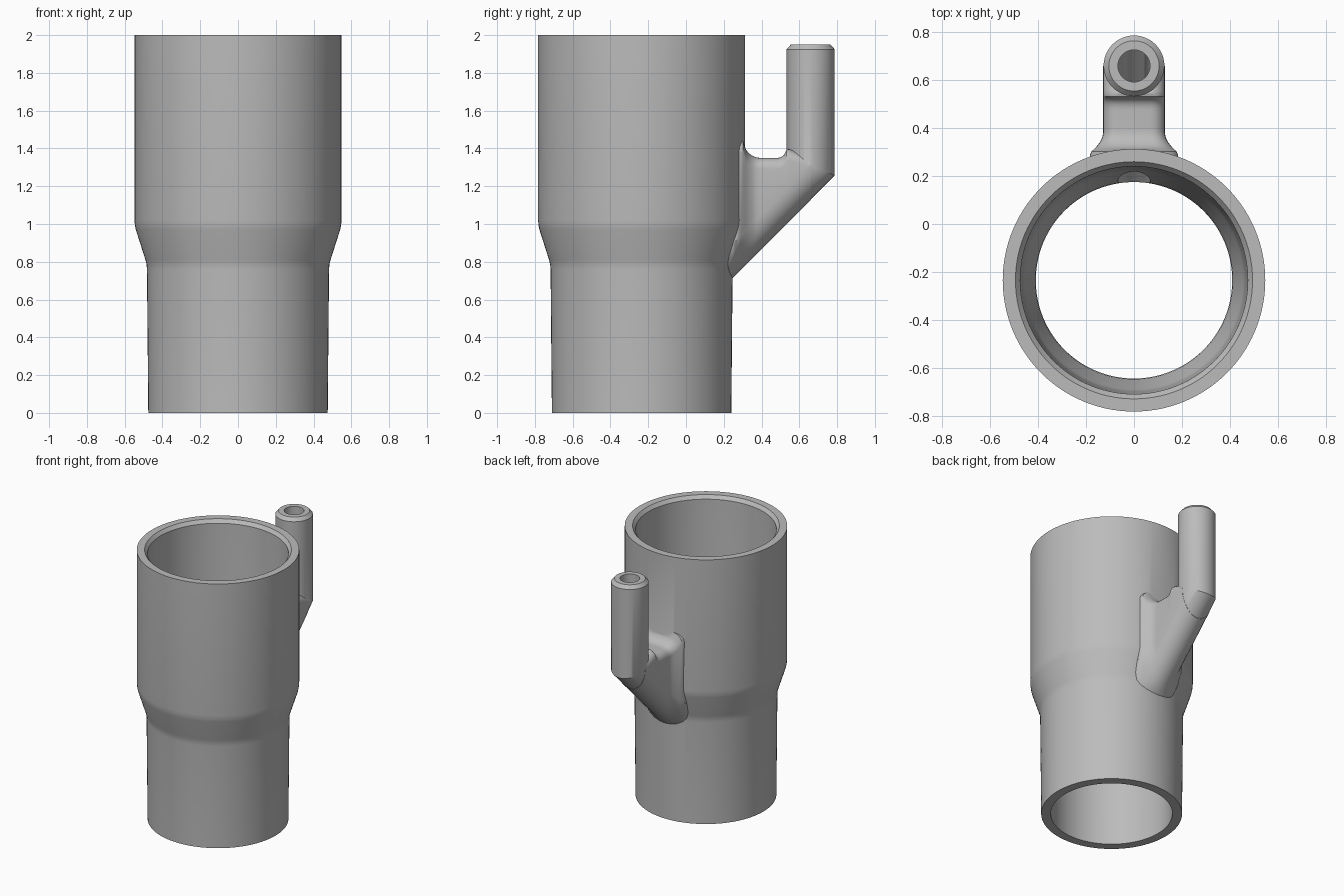
import bpy, bmesh, math
from math import sin, cos, pi, sqrt, hypot

cube = bpy.data.objects.get("Cube")
if cube:
    bpy.data.objects.remove(cube, do_unlink=True)

GREY = (0.5, 0.5, 0.5, 1)
mat = bpy.data.materials.new("plain grey")
mat.use_nodes = True
mat.diffuse_color = GREY
mat.node_tree.nodes["Principled BSDF"].inputs["Base Color"].default_value = GREY

BODY_Y = -0.235     # axis of the main sleeve
ARM_Y = 0.66        # axis of the upright side tube
ELBOW_Z = 1.31      # height where the side tube bends


def skin(name, rings):
    """Closed solid through a list of equal-sized rings of points."""
    bm = bmesh.new()
    loops = [[bm.verts.new(p) for p in ring] for ring in rings]
    n = len(loops[0])
    for a, b in zip(loops, loops[1:]):
        for i in range(n):
            j = (i + 1) % n
            bm.faces.new((a[i], a[j], b[j], b[i]))
    bm.faces.new(loops[0])
    bm.faces.new(loops[-1])
    bmesh.ops.recalc_face_normals(bm, faces=bm.faces)
    me = bpy.data.meshes.new(name)
    bm.to_mesh(me)
    bm.free()
    me.materials.append(mat)
    ob = bpy.data.objects.new(name, me)
    bpy.context.collection.objects.link(ob)
    return ob


def lathe(name, profile, n=112):
    return skin(name, [[(r * cos(2 * pi * i / n), BODY_Y + r * sin(2 * pi * i / n), z)
                        for i in range(n)] for r, z in profile])


def bent_tube(name, r, run, tops, n=48):
    """Upright tube mitred into a 45 degree branch of the given run."""
    circle = [(cos(2 * pi * i / n), sin(2 * pi * i / n)) for i in range(n)]
    mitre = [(r * c, ARM_Y + r * s, ELBOW_Z - r * s * math.tan(pi / 8)) for c, s in circle]
    rings = [[(x, y - run, z - run) for x, y, z in mitre], mitre]
    rings += [[(q * c, ARM_Y + q * s, z) for c, s in circle] for q, z in tops]
    return skin(name, rings)


def combine(target, other, operation):
    other.hide_render = True
    mod = target.modifiers.new(operation, "BOOLEAN")
    mod.operation = operation
    mod.solver = "EXACT"
    mod.object = other
    bpy.context.view_layer.objects.active = target
    bpy.ops.object.modifier_apply(modifier=mod.name)
    bpy.data.objects.remove(other, do_unlink=True)


def body_radius(z):
    t = min(max((z - 0.79) / 0.2, 0), 1)
    return 0.483 + 0.065 * t


def web_top(y):
    """Top edge of the web, filleted to the sleeve and to the side tube."""
    if y < 0.395:
        return 1.44 - sqrt(max(0.09 ** 2 - (0.395 - y) ** 2, 0))
    if y < 0.483:
        return 1.35
    if y < 0.533:
        return 1.40 - sqrt(max(0.05 ** 2 - (y - 0.483) ** 2, 0))
    return 1.40 - 0.04 * (y - 0.533) / (ARM_Y - 0.533)


def web_section(y, w=0.129, n=12):
    """Round-bottomed, soft-topped slice of the branch and its web."""
    low, top = y + ELBOW_Z - ARM_Y, web_top(y)
    rc = min(0.06, top - low - 0.004)
    pts = [(w * cos(pi + pi * i / n), low + w * sqrt(2) * sin(pi + pi * i / n))
           for i in range(n + 1)]
    for side, start in ((1, 0), (-1, pi / 2)):
        for i in range(7):
            a = start + pi / 2 * i / 6
            pts.append((side * (w - rc) + rc * cos(a), top - rc + rc * sin(a)))
    ring = []
    for x, z in pts:
        # flare the sides softly into the sleeve
        d = max(hypot(x, y - BODY_Y) - body_radius(z), 0)
        flare = 0.055 * max(1 - d / 0.085, 0) ** 2
        ring.append((x * (1 + flare / w), y, z))
    return ring


# Stepped sleeve
connector = lathe("stepped_sleeve_with_side_tube", [
    (0.475, 0), (0.482, 0.76), (0.484, 0.785), (0.49, 0.81),
    (0.541, 0.97), (0.546, 0.995), (0.548, 1.02), (0.548, 2)])

# Branch with web, then the upright tube with chamfered tip
STEPS = 40
web = skin("web", [web_section(0.15 + (ARM_Y - 0.15) * i / STEPS) for i in range(STEPS + 1)])
combine(connector, web, "UNION")
tube = bent_tube("side_tube", 0.127, 0.2, [(0.127, 1.925), (0.105, 1.95)])
combine(connector, tube, "UNION")

# Hollow the sleeve and the side tube
bore = lathe("sleeve_bore", [
    (0.41, -0.1), (0.41, 0.77), (0.413, 0.8), (0.42, 0.83),
    (0.453, 0.96), (0.461, 0.99), (0.463, 1.02),
    (0.475, 1.975), (0.495, 2), (0.495, 2.1)])
combine(connector, bore, "DIFFERENCE")
channel = bent_tube("side_channel", 0.067, 0.62, [(0.067, 2.1)])
combine(connector, channel, "DIFFERENCE")

# Smooth shading with crisp rims
bpy.ops.object.select_all(action="DESELECT")
connector.select_set(True)
bpy.context.view_layer.objects.active = connector
bpy.ops.object.shade_smooth_by_angle(angle=math.radians(30))
